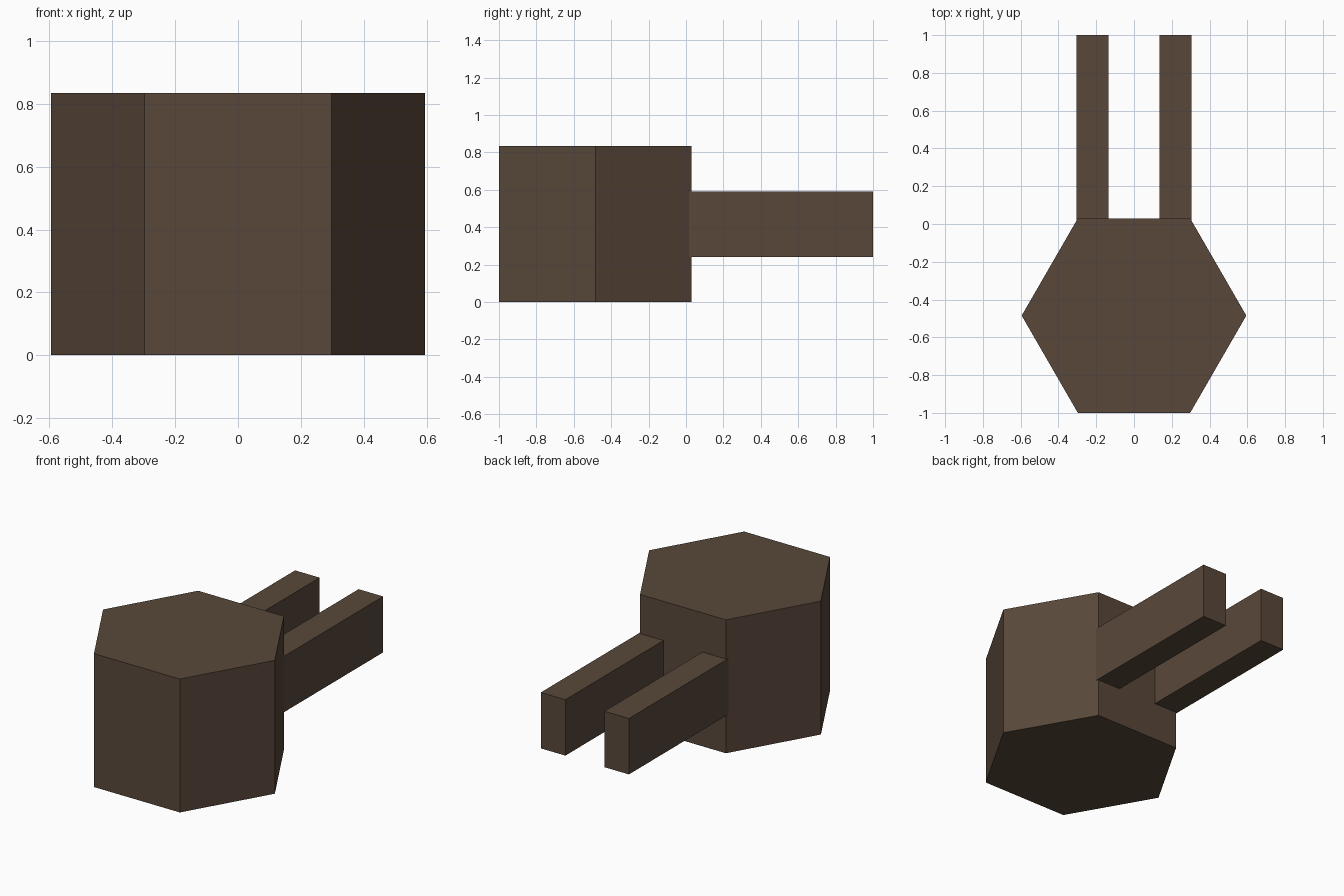
import bpy
import math

if "Cube" in bpy.data.objects:
    bpy.data.objects.remove(bpy.data.objects["Cube"])

brown = bpy.data.materials.new("dark_brown")
brown.diffuse_color = (0.1, 0.064, 0.042, 1)
brown.use_nodes = True
brown.node_tree.nodes["Principled BSDF"].inputs["Base Color"].default_value = brown.diffuse_color


def finish(name):
    obj = bpy.context.object
    obj.name = name
    obj.data.materials.append(brown)
    return obj


# Hexagonal body, corners pointing left and right
HEIGHT = 0.835
APOTHEM = 0.515
bpy.ops.mesh.primitive_cylinder_add(
    vertices=6, radius=APOTHEM / math.cos(math.pi / 6), depth=HEIGHT,
    location=(0, -1 + APOTHEM, HEIGHT / 2), rotation=(0, 0, math.pi / 6))
finish("hexagonal_body")

# Two flat prongs at the back, rooted just inside the body
Y0, Y1 = 0.012, 1.0
for side, name in ((-1, "left_prong"), (1, "right_prong")):
    bpy.ops.mesh.primitive_cube_add(
        size=1, location=(side * 0.22, (Y0 + Y1) / 2, 0.415))
    finish(name).scale = (0.17, Y1 - Y0, 0.35)
